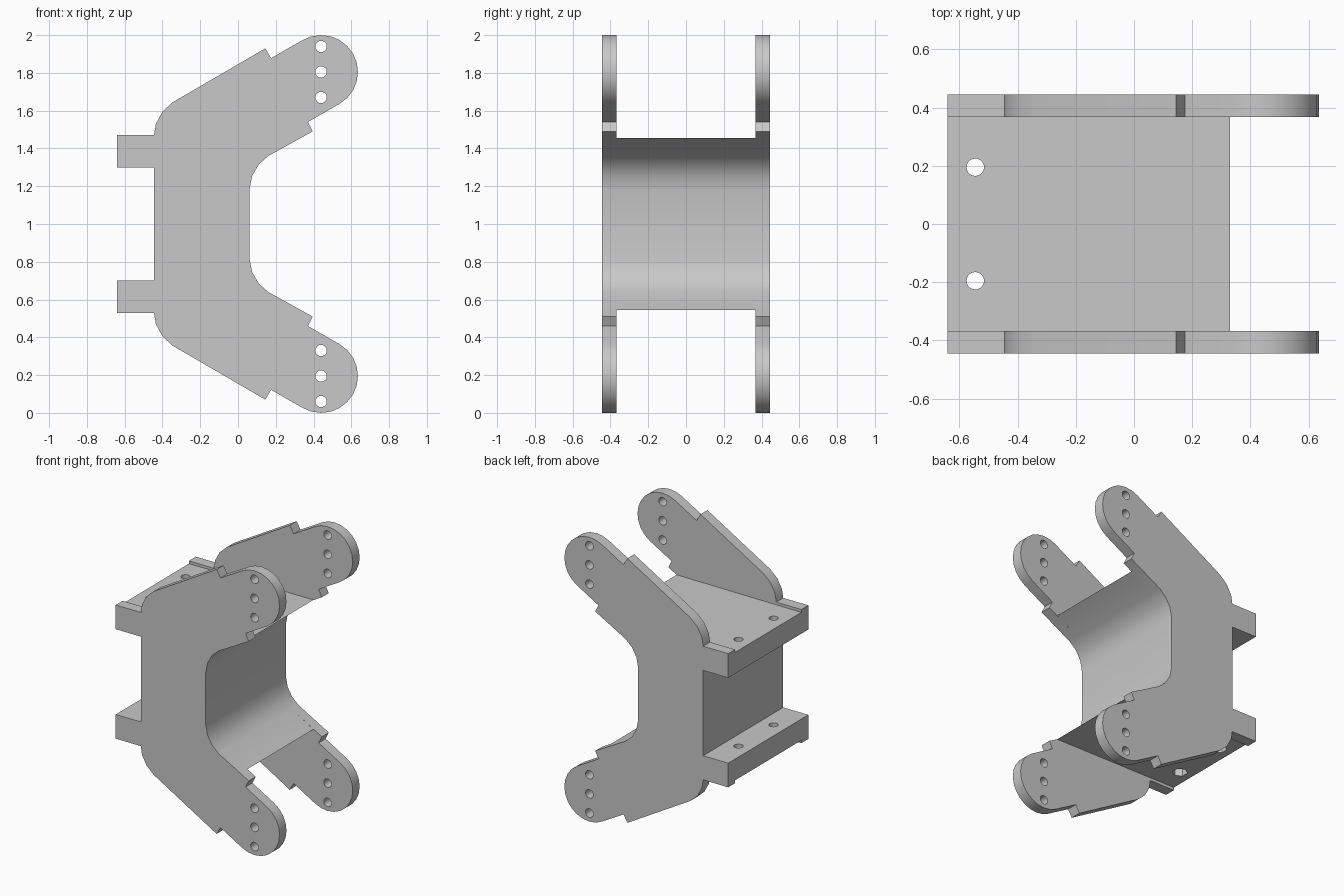
import bpy, bmesh, math
from mathutils import Matrix

if "Cube" in bpy.data.objects:
    bpy.data.objects.remove(bpy.data.objects["Cube"], do_unlink=True)

grey = bpy.data.materials.new("light grey")
grey.use_nodes = True
grey.diffuse_color = (0.58, 0.58, 0.58, 1)
grey.node_tree.nodes["Principled BSDF"].inputs["Base Color"].default_value = grey.diffuse_color


def new_object(name, bm):
    bmesh.ops.recalc_face_normals(bm, faces=bm.faces)
    mesh = bpy.data.meshes.new(name)
    bm.to_mesh(mesh)
    bm.free()
    mesh.materials.append(grey)
    obj = bpy.data.objects.new(name, mesh)
    bpy.context.collection.objects.link(obj)
    return obj


def prism(name, half, y0, y1):
    """Mirror an upper half outline about z = 1 and extrude it along y."""
    outline = half + [(x, 2 - z) for x, z in reversed(half)]
    bm = bmesh.new()
    face = bm.faces.new([bm.verts.new((x, y0, z)) for x, z in outline])
    ext = bmesh.ops.extrude_face_region(bm, geom=[face])
    moved = [v for v in ext["geom"] if isinstance(v, bmesh.types.BMVert)]
    bmesh.ops.translate(bm, verts=moved, vec=(0, y1 - y0, 0))
    return new_object(name, bm)


def add_rod(bm, place, radius, length, sides=20):
    bmesh.ops.create_cone(bm, cap_ends=True, segments=sides, radius1=radius,
                          radius2=radius, depth=length, matrix=place)


def drill(obj, bm):
    """Subtract the rods in bm from obj."""
    cutter = new_object("hole_cutter", bm)
    cutter.hide_render = True
    mod = obj.modifiers.new("holes", "BOOLEAN")
    mod.operation = "DIFFERENCE"
    mod.solver = "EXACT"
    mod.object = cutter
    bpy.context.view_layer.objects.active = obj
    bpy.ops.object.modifier_apply(modifier=mod.name)
    bpy.data.objects.remove(cutter, do_unlink=True)


# Shared outline pieces, upper half
TIP_X, TIP_Z, TIP_R = 0.44, 1.805, 0.195
tip = [(TIP_X + TIP_R * math.cos(math.radians(a)), TIP_Z + TIP_R * math.sin(math.radians(a)))
       for a in range(120, -61, -15)]
inner_bend = [(0.16, 1.36), (0.11, 1.315), (0.075, 1.255), (0.06, 1.18)]
back = [(-0.445, 1.30), (-0.64, 1.30)]

plate_half = back + [(-0.64, 1.47), (-0.445, 1.47), (-0.435, 1.53), (-0.40, 1.595),
                     (-0.345, 1.645), (0.145, 1.93), (0.175, 1.878)]
plate_half += tip + [(0.37, 1.54), (0.395, 1.49)] + inner_bend
core_half = back + [(-0.64, 1.45), (0.33, 1.455)] + inner_bend

# Side plates with three pin holes in each arm tip
parts = []
for name, y0, y1 in (("front_plate", -0.445, -0.368), ("rear_plate", 0.368, 0.445)):
    plate = prism(name, plate_half, y0, y1)
    bm = bmesh.new()
    for mid in (TIP_Z, 2 - TIP_Z):
        for step in (-1, 0, 1):
            place = Matrix.Translation((TIP_X, 0, mid + step * 0.135)) @ Matrix.Rotation(math.pi / 2, 4, "X")
            add_rod(bm, place, 0.03, 2)
    drill(plate, bm)
    parts.append(plate)

# Core block with vertical bolt holes through the rear tabs
core = prism("core_block", core_half, -0.368, 0.368)
bm = bmesh.new()
for y in (-0.195, 0.195):
    add_rod(bm, Matrix.Translation((-0.545, y, 1)), 0.03, 2)
drill(core, bm)

# Hexagonal nut recesses under the lower tab
bm = bmesh.new()
for y in (-0.195, 0.195):
    add_rod(bm, Matrix.Translation((-0.545, y, 0.55)), 0.05, 0.12, 6)
drill(core, bm)
parts.append(core)

# Smooth bends, crisp edges
bpy.ops.object.select_all(action="DESELECT")
for obj in parts:
    obj.select_set(True)
bpy.context.view_layer.objects.active = core
bpy.ops.object.shade_smooth_by_angle(angle=math.radians(28))
